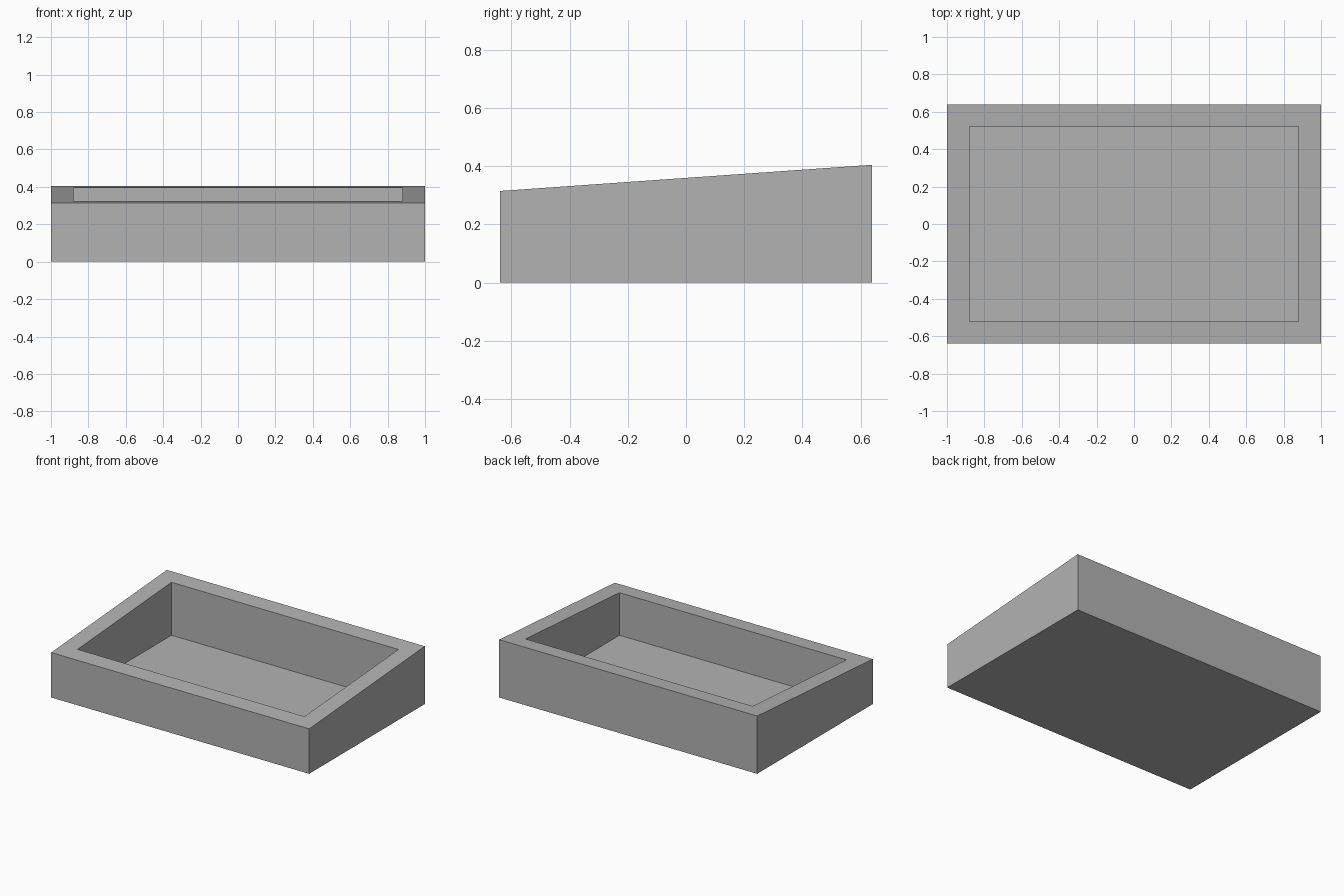
import bpy
import bmesh

cube = bpy.data.objects.get("Cube")
if cube:
    bpy.data.objects.remove(cube, do_unlink=True)

WIDTH, DEPTH = 2.0, 1.28
FRONT_HEIGHT, BACK_HEIGHT = 0.315, 0.405
RIM = 0.12
FLOOR = 0.025

grey = bpy.data.materials.new("plain_grey")
grey.use_nodes = True
colour = (0.45, 0.45, 0.45, 1)
grey.diffuse_color = colour
grey.node_tree.nodes["Principled BSDF"].inputs["Base Color"].default_value = colour


def top_height(y):
    """Height of the sloping rim at depth y."""
    t = y / DEPTH + 0.5
    return FRONT_HEIGHT + t * (BACK_HEIGHT - FRONT_HEIGHT)


def ring(bm, inset, height):
    """Rectangle of vertices, counter-clockwise from above."""
    x, y = WIDTH / 2 - inset, DEPTH / 2 - inset
    corners = ((-x, -y), (x, -y), (x, y), (-x, y))
    return [bm.verts.new((px, py, height(py))) for px, py in corners]


# Open tray: underside, outer walls, sloping rim, inner walls and floor
bm = bmesh.new()
rings = [
    ring(bm, 0, lambda y: 0),
    ring(bm, 0, top_height),
    ring(bm, RIM, top_height),
    ring(bm, RIM, lambda y: FLOOR),
]
bm.faces.new(reversed(rings[0]))
bm.faces.new(rings[-1])
for low, high in zip(rings, rings[1:]):
    for i in range(4):
        j = (i + 1) % 4
        bm.faces.new((low[i], low[j], high[j], high[i]))
bmesh.ops.recalc_face_normals(bm, faces=bm.faces)

mesh = bpy.data.meshes.new("sloped_tray")
bm.to_mesh(mesh)
bm.free()
mesh.materials.append(grey)
tray = bpy.data.objects.new("sloped_tray", mesh)
bpy.context.collection.objects.link(tray)
